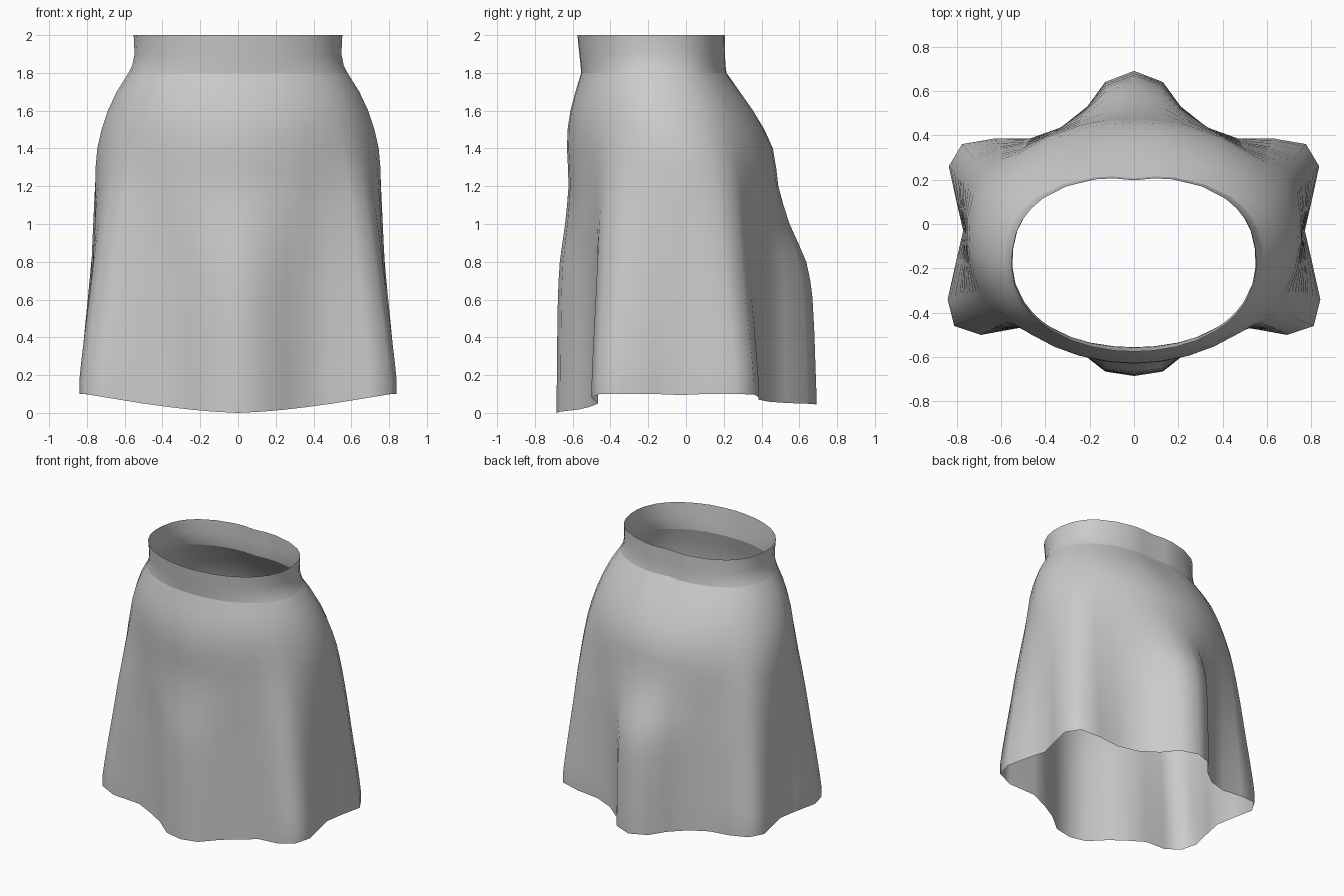
import bpy, math

# Hem outline, right half, from front centre to back centre
HEM = [(0, -.685), (.13, -.665), (.25, -.57), (.36, -.515), (.5, -.465), (.69, -.50),
       (.81, -.46), (.84, -.34), (.80, -.16), (.77, -.03), (.80, .10), (.835, .26),
       (.775, .36), (.63, .385), (.47, .385), (.33, .435), (.21, .53), (.13, .64), (0, .69)]

# z, half width, front y, back y, centre fold weight, side fold weight
BAND = [(2.0, .553, -.575, .212, 0, 0), (1.9, .548, -.565, .213, 0, 0),
        (1.84, .56, -.558, .215, 0, 0), (1.8, .58, -.555, .22, 0, 0)]
BODY = [BAND[-1],
        (1.7, .643, -.585, .29, 0, 0), (1.6, .69, -.612, .36, 0, 0),
        (1.5, .722, -.627, .415, 0, .03), (1.4, .744, -.63, .46, 0, .08),
        (1.3, .752, -.625, .477, 0, .16), (1.2, .752, -.62, .483, .03, .25),
        (1.1, .752, -.62, .485, .15, .34), (1.0, .752, -.62, .485, .31, .42),
        (.9, .752, -.62, .485, .53, .5), (.8, .752, -.62, .485, .74, .57),
        (.7, .752, -.62, .485, .84, .63), (.6, .752, -.62, .485, .9, .69),
        (.4, .752, -.62, .485, .95, .82), (.2, .752, -.62, .485, .98, .94),
        (.08, .752, -.62, .485, 1, 1), (0, .752, -.62, .485, 1, 1)]


def ring_point(row, hx, hy):
    z, a, yf, yb, wc, ws = row
    # body oval, squarer at the waist and slimmer at the hips
    mid, b = (yf + yb) / 2, (yb - yf) / 2
    ang = math.atan2(hy / .6875, hx / .84)
    c, s = abs(math.cos(ang)), math.sin(ang)
    k = max(0, min(1, (z - 1.4) / .4))
    e = 1.9 + .18 * k if s < 0 else 1.95 + .45 * k
    r = (c ** e + abs(s) ** e) ** (-1 / e)
    x, y = a * r * c, mid + b * r * s
    if hx < 1e-6:
        x = 0
    # small hollow at the back of the waist
    if s > 0:
        y -= .015 * math.exp(-(x / .08) ** 2) * max(0, min(1, (z - 1.5) / .3))
    # blend into the folds of the hem
    t = max(0, min(1, (abs(hx) - .3) / .3))
    w = wc + (ws - wc) * t
    x, y = x + (hx - x) * w, y + (hy - y) * w
    # hem rises toward the sides
    u = min(1, hx / .8) ** 1.5
    lift = .1 * u if hy < 0 else .045 + .055 * u
    return x, y, z + lift * max(0, 1 - z / .8)


def loft(name, rows):
    verts, faces = [], []
    for row in rows:
        half = [ring_point(row, *p) for p in HEM]
        verts += half + [(-x, y, z) for x, y, z in reversed(half[1:-1])]
    n = 2 * len(HEM) - 2
    for i in range(len(rows) - 1):
        for j in range(n):
            k = (j + 1) % n
            faces.append((i * n + j, (i + 1) * n + j, (i + 1) * n + k, i * n + k))
    me = bpy.data.meshes.new(name)
    me.from_pydata(verts, [], faces)
    me.polygons.foreach_set("use_smooth", [True] * len(faces))
    me.update()
    ob = bpy.data.objects.new(name, me)
    bpy.context.collection.objects.link(ob)
    return ob


# Waistband and flared skirt, meeting in a crisp seam
loft("waistband", BAND)
loft("skirt_body", BODY)
